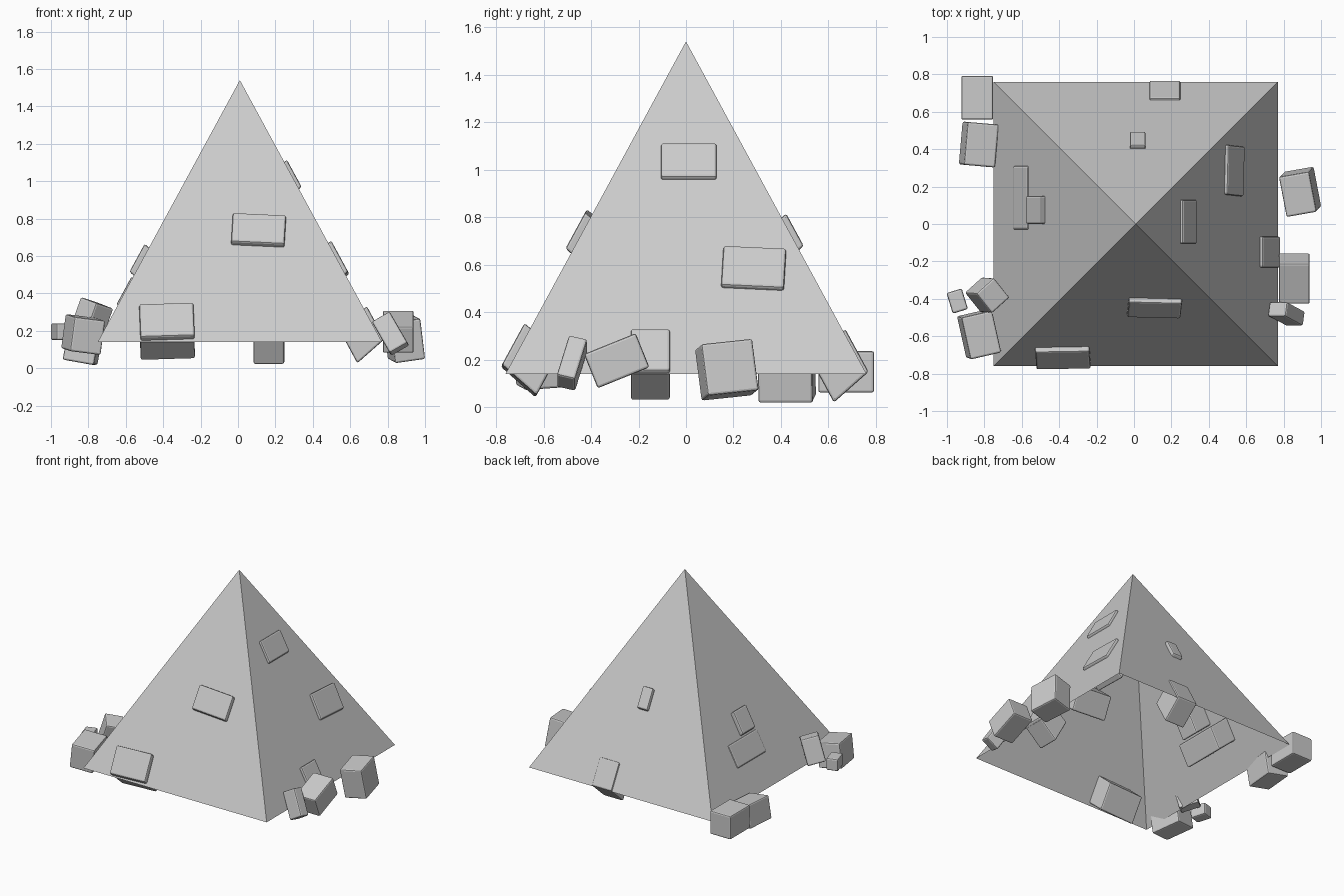
import bpy, bmesh
from math import radians, atan2, pi
from mathutils import Matrix, Vector, Euler

cube = bpy.data.objects.get("Cube")
if cube:
    bpy.data.objects.remove(cube, do_unlink=True)

HALF, BASE, APEX, SHIFT = 0.76, 0.14, 1.54, 0.01
RISE = APEX - BASE
DEPTH, SKEW = 0.19, 0.23

stone = bpy.data.materials.new("grey_stone")
stone.use_nodes = True
grey = (0.6, 0.6, 0.6, 1)
stone.diffuse_color = grey
stone.node_tree.nodes["Principled BSDF"].inputs["Base Color"].default_value = grey


def add_object(name, bm):
    mesh = bpy.data.meshes.new(name)
    bm.to_mesh(mesh)
    bm.free()
    mesh.materials.append(stone)
    obj = bpy.data.objects.new(name, mesh)
    bpy.context.collection.objects.link(obj)
    return obj


def block(name, size, matrix):
    """Cuboid with narrow bevelled edges."""
    bm = bmesh.new()
    bmesh.ops.create_cube(bm, size=1)
    bmesh.ops.scale(bm, vec=size, verts=bm.verts)
    bmesh.ops.bevel(bm, geom=bm.edges[:], offset=0.01, segments=2,
                    profile=0.5, affect='EDGES')
    bm.transform(matrix)
    add_object(name, bm)


def loose_block(name, center, size, degrees):
    turn = Euler([radians(d) for d in degrees]).to_matrix().to_4x4()
    block(name, size, Matrix.Translation(center) @ turn)


def wall_block(name, side, along, z, width, height, out, roll=0):
    """Block sunk through a sloping wall, standing out by a small amount."""
    surface = HALF * (APEX - z) / RISE
    shear = Matrix.Identity(4)
    shear[1][2] = SKEW
    matrix = (Matrix.Translation((SHIFT, 0, 0))
              @ Matrix.Rotation(side * pi / 2, 4, 'Z')
              @ Matrix.Translation((along, -surface, z))
              @ Matrix.Rotation(atan2(RISE, HALF), 4, 'X')
              @ Matrix.Rotation(radians(roll), 4, 'Z')
              @ shear
              @ Matrix.Translation((0, 0, out - DEPTH / 2)))
    block(name, (width, height, DEPTH), matrix)


# Hollow pyramid, open underneath
bm = bmesh.new()
corners = [bm.verts.new((SHIFT + sx * HALF, sy * HALF, BASE))
           for sx, sy in ((-1, -1), (1, -1), (1, 1), (-1, 1))]
tip = bm.verts.new((SHIFT, 0, APEX))
for i in range(4):
    bm.faces.new((corners[i], corners[(i + 1) % 4], tip))
add_object("pyramid", bm)

# Blocks set in the walls
FRONT, RIGHT, BACK, LEFT = range(4)
wall_block("front_upper_block", FRONT, 0.1, 0.73, 0.285, 0.175, 0.03, -3)
wall_block("front_lower_block", FRONT, -0.39, 0.24, 0.29, 0.2, 0.032, 2)
wall_block("right_top_block", RIGHT, 0.012, 1.03, 0.235, 0.165, 0.018)
wall_block("right_middle_block", RIGHT, 0.285, 0.58, 0.265, 0.19, 0.02, -3)
wall_block("right_lower_block", RIGHT, -0.15, 0.23, 0.165, 0.2, 0.02)
wall_block("back_upper_block", BACK, -0.01, 0.73, 0.085, 0.155, 0.025)
wall_block("back_lower_block", BACK, -0.155, 0.23, 0.165, 0.205, 0.012)
wall_block("left_upper_block", LEFT, -0.075, 0.57, 0.15, 0.17, 0.03)
wall_block("left_lower_block", LEFT, -0.14, 0.41, 0.34, 0.17, 0.008)

# Loose blocks around the foot
loose_block("back_corner_block", (-0.838, 0.675, 0.148), (0.17, 0.235, 0.175), (0, 0, 0))
loose_block("back_corner_neighbour", (-0.83, 0.425, 0.115), (0.17, 0.23, 0.17), (0, 10, -5))
loose_block("front_corner_block", (-0.828, -0.59, 0.18), (0.17, 0.23, 0.185), (4, 7, 13))
loose_block("front_corner_leaning_block", (-0.785, -0.38, 0.26), (0.13, 0.14, 0.19), (14, 14, 42))
loose_block("front_corner_small_block", (-0.945, -0.412, 0.195), (0.085, 0.115, 0.09), (0, 0, 17))
loose_block("right_tilted_block", (0.857, -0.292, 0.195), (0.165, 0.235, 0.155), (22, 0, 0))
loose_block("right_leaning_block", (0.815, -0.48, 0.185), (0.11, 0.08, 0.2), (-15, -30, 0))
loose_block("right_far_block", (0.888, 0.172, 0.157), (0.165, 0.22, 0.22), (6, -8, 10))
